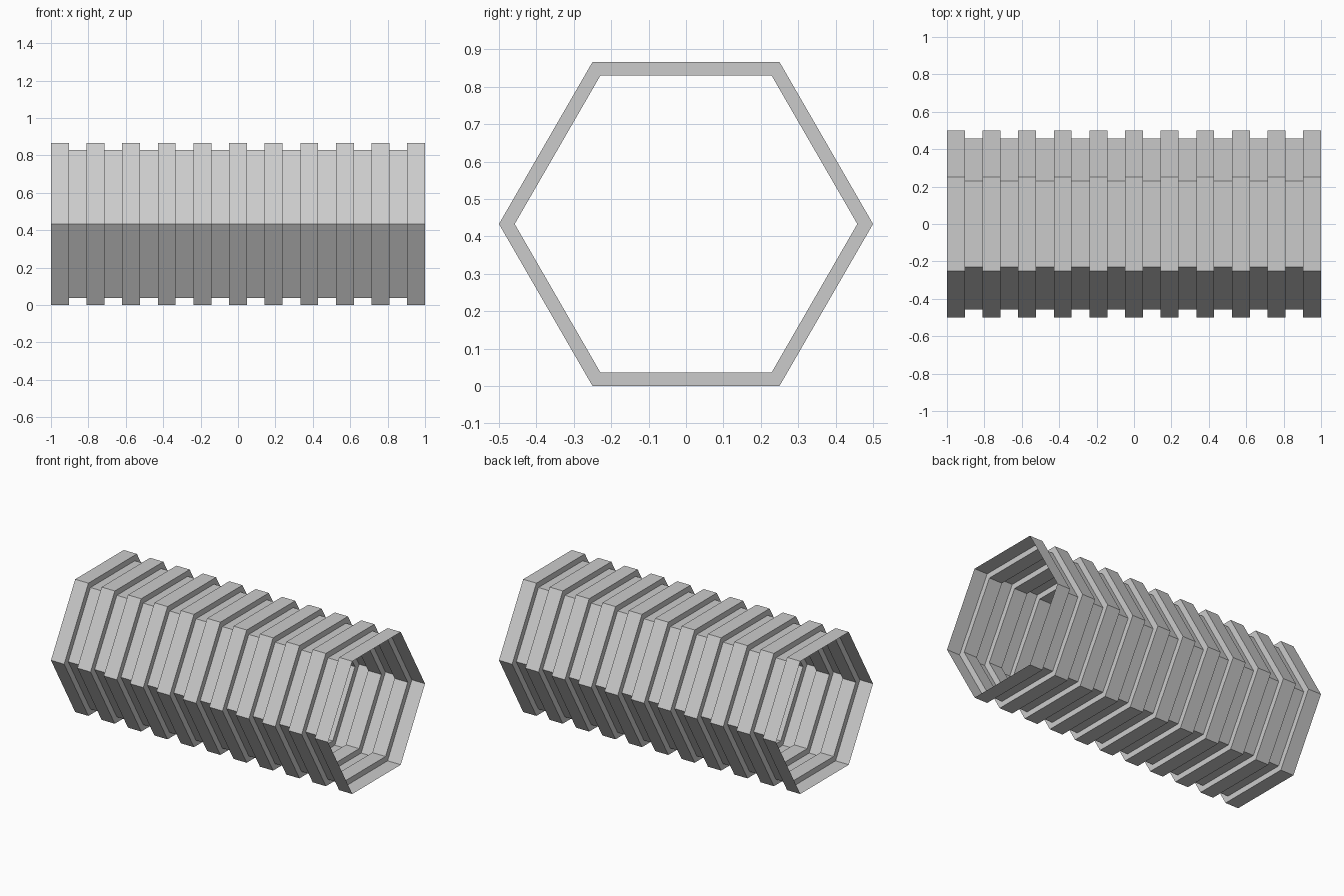
import bpy, bmesh
from math import cos, sin, pi

if "Cube" in bpy.data.objects:
    bpy.data.objects.remove(bpy.data.objects["Cube"])

SIDES, BANDS = 6, 21
R_OUT, R_IN = 0.5, 0.458
CENTRE_Z = R_OUT * sin(pi / 3)
STEP = 2.0 / BANDS

bm = bmesh.new()


def hex_ring(x, r):
    return [bm.verts.new((x, r * cos(i * 2 * pi / SIDES),
                          CENTRE_Z + r * sin(i * 2 * pi / SIDES)))
            for i in range(SIDES)]


# Alternating raised and sunken bands form an open-ended corrugated shell
rings = []
for b in range(BANDS):
    r = R_IN if b % 2 else R_OUT
    rings += [hex_ring(-1 + b * STEP, r), hex_ring(-1 + (b + 1) * STEP, r)]

# Skin the bands and the step walls between them
for a, c in zip(rings, rings[1:]):
    for i in range(SIDES):
        j = (i + 1) % SIDES
        bm.faces.new((a[i], a[j], c[j], c[i]))

# Point the faces outward, away from the tube's axis
bm.normal_update()
first = bm.faces[:][0]
mid = first.calc_center_median()
if first.normal.y * mid.y + first.normal.z * (mid.z - CENTRE_Z) < 0:
    bmesh.ops.reverse_faces(bm, faces=bm.faces[:])

mesh = bpy.data.meshes.new("corrugated_tube")
bm.to_mesh(mesh)
bm.free()
bpy.context.collection.objects.link(bpy.data.objects.new("corrugated_tube", mesh))
